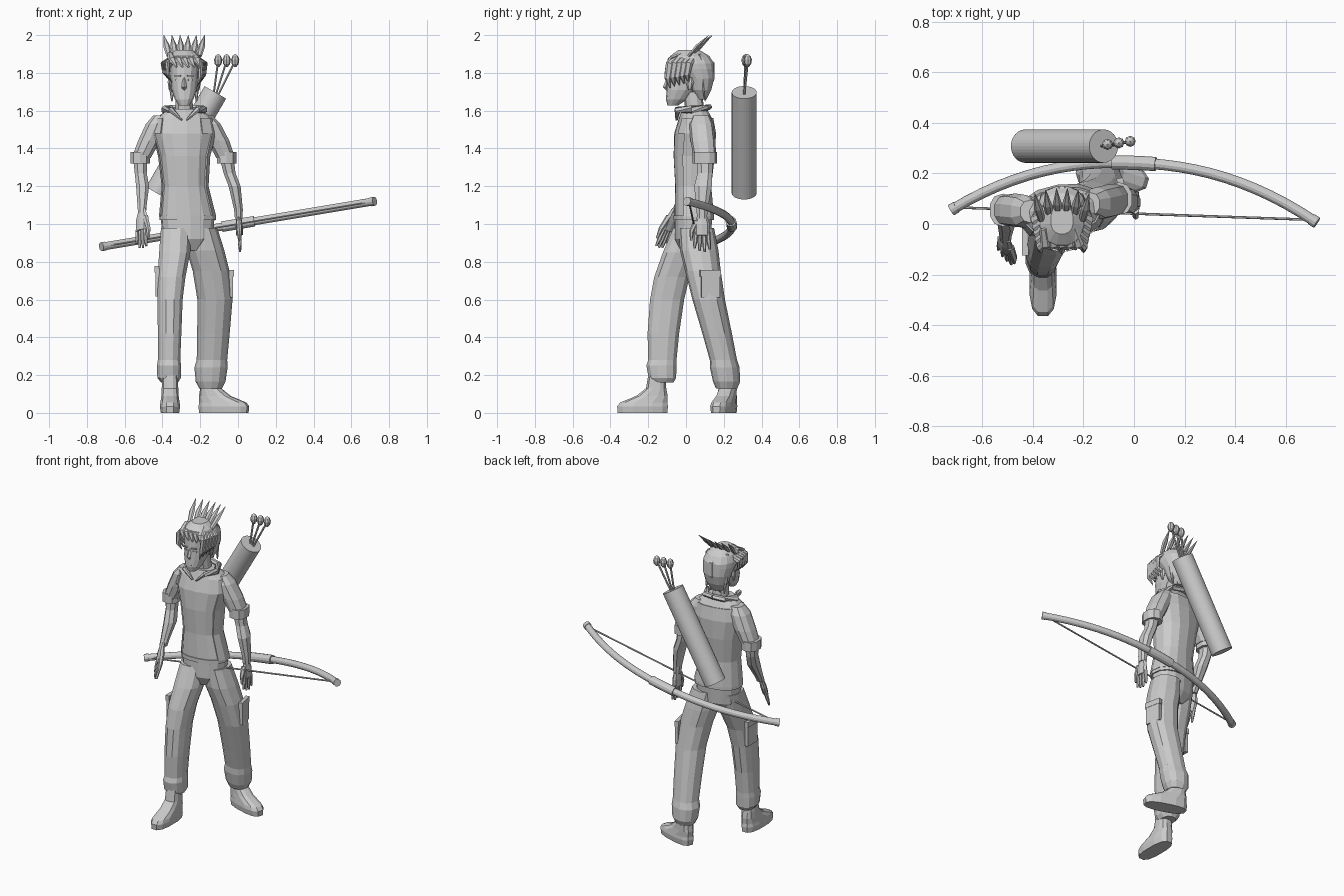
import bpy, bmesh, math
from mathutils import Vector, Matrix

if "Cube" in bpy.data.objects:
    bpy.data.objects.remove(bpy.data.objects["Cube"])

GREY = (0.6, 0.6, 0.6, 1)
grey = bpy.data.materials.new("plain grey")
grey.use_nodes = True
grey.diffuse_color = GREY
grey.node_tree.nodes["Principled BSDF"].inputs["Base Color"].default_value = GREY


def finish(name, bm):
    bmesh.ops.recalc_face_normals(bm, faces=bm.faces)
    mesh = bpy.data.meshes.new(name)
    bm.to_mesh(mesh)
    bm.free()
    mesh.materials.append(grey)
    obj = bpy.data.objects.new(name, mesh)
    bpy.context.collection.objects.link(obj)
    return obj


def skin(name, rings, caps=True, keep=None):
    """Bridge a list of equal point rings into one surface."""
    bm = bmesh.new()
    loops = [[bm.verts.new(p) for p in ring] for ring in rings]
    for low, high in zip(loops, loops[1:]):
        for i in range(len(low)):
            j = i - 1
            bm.faces.new((low[j], low[i], high[i], high[j]))
    if caps:
        bm.faces.new(loops[0])
        bm.faces.new(loops[-1])
    if keep:
        bm.normal_update()
        gone = [f for f in bm.faces if not keep(f.calc_center_median())]
        bmesh.ops.delete(bm, geom=gone, context='FACES')
    return finish(name, bm)


def loft(name, rows, turn=0, sides=12, square=0.85, **extra):
    """Level oval rings; each row is x, y, z, half width, half depth."""
    def soft(v):
        return math.copysign(abs(v) ** square, v)
    rings = []
    for x, y, z, rx, ry in rows:
        ring = []
        for i in range(sides):
            a = math.tau * (i + 0.5) / sides
            offset = Vector((rx * soft(math.cos(a)), ry * soft(math.sin(a)), 0))
            ring.append(Vector((x, y, z)) + Matrix.Rotation(turn, 3, 'Z') @ offset)
        rings.append(ring)
    return skin(name, rings, **extra)


def tube(name, path, radii, sides=6, flat=1, across=(0, 1, 0)):
    """Rings square to a path, squashed across by the flat factor."""
    path = [Vector(p) for p in path]
    rings = []
    for i, p in enumerate(path):
        along = (path[min(i + 1, len(path) - 1)] - path[max(i - 1, 0)]).normalized()
        u = (Vector(across) - along * along.dot(Vector(across))).normalized()
        v = along.cross(u)
        angles = [math.tau * k / sides for k in range(sides)]
        rings.append([p + radii[i] * (u * math.cos(a) + v * math.sin(a) * flat) for a in angles])
    return skin(name, rings)


def plate(name, centre, size, turn=0):
    bm = bmesh.new()
    bmesh.ops.create_cube(bm, size=1)
    place = Matrix.Translation(centre) @ Matrix.Rotation(turn, 4, 'Z') @ Matrix.Diagonal((*size, 1))
    bmesh.ops.transform(bm, matrix=place, verts=bm.verts)
    return finish(name, bm)


MID = -0.285   # middle line of the figure

# Torso, with an open overshirt on the same rows
shirt_rows = [(-.267, .04, 1.04, .146, .1), (-.28, .035, 1.2, .118, .092),
              (-.285, .04, 1.36, .132, .106), (-.285, .045, 1.48, .165, .105),
              (-.285, .05, 1.56, .15, .085), (-.285, .045, 1.61, .085, .065)]
loft("shirt", shirt_rows, turn=.15, sides=14)
over_rows = [(x, y, z, rx + .006, ry + .007) for x, y, z, rx, ry in shirt_rows[:-1]]
overshirt = loft("overshirt", over_rows, turn=.15, sides=14, caps=False,
                 keep=lambda c: c.y > -.025)
overshirt.modifiers.new("thickness", 'SOLIDIFY').thickness = .008
hem = [(-.267, .04, z, .15, .106) for z in (1.02, 1.045)]
loft("shirt_hem", hem, turn=.15, sides=14)

# Collar in two folded halves that leave a notch in front
for side, label in ((-1, "right"), (1, "left")):
    tube(label + "_collar", [(MID + side * w, y, z) for w, y, z in
         ((.012, -.05, 1.55), (.07, -.045, 1.605), (.105, .03, 1.605), (.07, .105, 1.615), (0, .12, 1.62))],
         [.006, .02, .022, .02, .02], flat=.8)

# Neck and head
loft("neck", [(MID, .05, 1.57, .05, .05), (MID, .035, 1.7, .045, .05)], sides=10)
loft("head", [(MID, y, z, rx, ry) for y, z, rx, ry in
     ((-.07, 1.628, .028, .028), (-.05, 1.66, .05, .056), (-.025, 1.71, .067, .078),
      (0, 1.78, .075, .1), (.01, 1.85, .078, .105), (.01, 1.9, .05, .06))], sides=14)
tube("nose", [(MID, -.094, 1.775), (MID, -.108, 1.725), (MID, -.095, 1.708)], [.007, .014, .007],
     sides=4, across=(1, 0, 0))
plate("mouth", (MID, -.1, 1.672), (.03, .006, .005))
for side, label in ((-1, "right"), (1, "left")):
    plate(label + "_eye", (MID + side * .033, -.093, 1.762), (.024, .009, .009), side * .3)
    plate(label + "_brow", (MID + side * .034, -.1, 1.785), (.036, .009, .007), side * .3)
    tube(label + "_ear", [(MID + side * .078, .02, z) for z in (1.71, 1.75, 1.775)], [.008, .022, .012], flat=.5)

# Hair cap, hanging locks and the fan of stiff spikes
loft("hair", [(MID, y, z, rx, ry) for y, z, rx, ry in
     ((.085, 1.66, .04, .025), (.08, 1.71, .072, .055), (.075, 1.77, .088, .075), (.05, 1.82, .098, .1),
      (.028, 1.85, .1, .122), (.02, 1.89, .085, .105), (.015, 1.922, .045, .055))], sides=16)
for i in range(5):
    s = i / 4
    # side locks over the left temple, then shorter ones on the right
    y = -.085 + .1 * s
    for side, drop in ((1, .13 - .03 * s), (-1, .1 - .02 * s)):
        out = MID + side * (.075 + .022 * s)
        tube("left_lock" if side > 0 else "right_lock",
             [(MID + side * .06, y + .03, 1.89), (out + side * .015, y, 1.85),
              (out + side * .01, y - .012, 1.85 - drop * .6), (out - side * .01, y, 1.85 - drop)],
             [.012, .022, .018, .002], flat=.6)
    # fringe swept across the forehead
    tube("fringe", [(MID - .075 + .03 * i, -.02, 1.905), (MID - .065 + .033 * i, -.085, 1.872),
         (MID - .04 + .032 * i, -.102, 1.83)], [.014, .022, .004], across=(1, 0, 0), flat=.6)
    # strands down the back
    x = MID + .13 * (s - .5)
    depth = .15 - .1 * abs(s - .5)
    tube("back_lock", [(x, .07, 1.9), (x, depth - .01, 1.85), (x, depth - .01, 1.77), (x, .1, 1.65)],
         [.012, .022, .022, .004], across=(1, 0, 0), flat=.6)
for i in range(6):
    s = i / 2.5 - 1
    bow_back = .02 * s * s
    tube("hair_spike", [(MID + .08 * s, .035 - bow_back, 1.89), (MID + .093 * s, .08 - bow_back, 1.942),
         (MID + .108 * s, .142 - bow_back, 2)], [.014, .018, .001], across=(1, 0, 0), flat=.6)


def hand(label, wrist, knuckles, wide, thumb):
    """Flat palm, four fingers and a thumb; wide is the knuckle direction."""
    wrist, knuckles, wide = Vector(wrist), Vector(knuckles), Vector(wide).normalized()
    reach = knuckles - wrist
    tube(label + "_palm", [wrist, wrist + reach * .5, knuckles], [.024, .042, .04],
         sides=8, flat=.45, across=wide)
    for k in range(4):
        start = knuckles + wide * (k - 1.5) * .021
        length = .85 - .13 * abs(k - 1.3)
        tip = start + reach * length + wide * (k - 1.5) * .006
        tube(label + "_finger", [start - reach * .15, start.lerp(tip, .5), tip], [.012, .011, .006])
    root = wrist + reach * .3 + wide * thumb * .03
    tube(label + "_thumb", [root, root + reach * .5 + wide * thumb * .025,
         root + reach * .95 + wide * thumb * .028], [.016, .013, .006])


# Arms: sleeve, rolled cuff, bare forearm and hand
def arm(label, sleeve, cuff, bare):
    loft(label + "_sleeve", sleeve, sides=10)
    x, y, z, rx, ry = cuff
    loft(label + "_cuff", [(x, y, z + h, rx, ry) for h in (-.03, .03)], sides=10)
    loft(label + "_forearm", bare, sides=8)


arm("right", [(-.41, .05, 1.575, .04, .045), (-.43, .05, 1.53, .06, .065), (-.47, .055, 1.44, .062, .066),
              (-.512, .055, 1.35, .052, .06)], (-.518, .055, 1.35, .054, .065),
    [(-.518, .055, 1.35, .04, .045), (-.515, .045, 1.27, .034, .042), (-.505, .015, 1.2, .037, .045),
     (-.508, -.035, 1.1, .026, .028), (-.508, -.055, 1.06, .023, .026)])
hand("right", (-.508, -.055, 1.08), (-.51, -.1, .965), (.6, -.7, -.2), 1)
arm("left", [(-.175, .08, 1.575, .04, .045), (-.15, .08, 1.53, .06, .065), (-.105, .09, 1.44, .062, .066),
             (-.065, .1, 1.35, .052, .06)], (-.06, .1, 1.35, .054, .065),
    [(-.06, .1, 1.35, .04, .045), (-.045, .1, 1.27, .034, .042), (-.018, .09, 1.2, .034, .05),
     (.002, .085, 1.08, .025, .032), (.004, .085, 1.03, .022, .028)])
hand("left", (.004, .085, 1.05), (.008, .085, .94), (0, -1, 0), 1)

# Trousers: seat, two legs with gathered cuffs, cargo pockets
loft("trouser_seat", [(-.265, .03, .86, .07, .06), (-.265, .035, .92, .135, .095),
                      (-.267, .04, 1.04, .143, .098)], turn=.15, sides=14)
loft("right_trouser_leg", [(-.362, -.125, .16, .045, .06), (-.365, -.125, .185, .064, .075),
     (-.365, -.13, .25, .066, .082), (-.365, -.125, .28, .061, .077), (-.362, -.12, .42, .064, .086),
     (-.36, -.1, .6, .069, .093), (-.352, -.075, .72, .076, .096), (-.335, -.025, .85, .085, .1),
     (-.33, .02, .98, .08, .09)])
loft("left_trouser_leg", [(-.145, .215, .13, .06, .055), (-.145, .215, .165, .078, .07),
     (-.143, .205, .24, .087, .076), (-.138, .198, .28, .08, .07), (-.13, .165, .42, .085, .076),
     (-.122, .12, .6, .092, .084), (-.142, .09, .75, .096, .092), (-.172, .07, .86, .098, .1),
     (-.2, .055, .98, .088, .092)], turn=-.25)
plate("right_pocket", (-.427, -.07, .69), (.022, .1, .15))
plate("right_pocket_flap", (-.43, -.07, .76), (.026, .11, .035))
plate("left_pocket", (-.046, .13, .68), (.022, .1, .14), .2)
plate("left_pocket_flap", (-.046, .128, .74), (.026, .11, .035), .2)

# Shoes: rings shrink back toward the heel; rows are shift, height, half length, half width
def shoe(label, centre, turn):
    forward = Matrix.Rotation(turn, 3, 'Z') @ Vector((1, 0, 0))
    rows = []
    for shift, z, long, wide in ((0, 0, .135, .05), (0, .035, .138, .055), (.006, .055, .128, .052),
                                 (.05, .09, .085, .047), (.072, .13, .055, .045), (.075, .2, .046, .042)):
        p = Vector(centre) - forward * shift
        rows.append((p.x, p.y, z, long, wide))
    loft(label + "_shoe", rows, turn=turn, square=.75)


shoe("right", (-.36, -.23, 0), -math.pi / 2)
shoe("left", (-.075, .2, 0), -.3)

# Quiver with three arrows
tube("quiver", [(-.43, .308, 1.163), (-.12, .308, 1.697)], [.066, .066], sides=32)
for i in range(3):
    top = Vector((-.105 + .045 * i, .315 + .006 * i, 1.865))
    base = Vector((-.13 + .012 * i, .308, 1.68))
    tube("arrow_shaft", [base, top], [.006, .006])
    tube("arrow_head", [top + Vector((0, 0, h)) for h in (-.033, -.018, .005, .025, .034)],
         [.006, .018, .022, .014, .002], sides=8, flat=1, across=(1, 0, 0)).name = "arrow_tip"


# Bow: one curve gives the limbs, grip and string ends
def bow_point(t):
    return Vector((.72 * t, .242 - .21 * abs(t) ** 2.2 - .025 * t, 1 + .12 * t))


def bow_part(name, start, end, radius, steps):
    points = [bow_point(start + (end - start) * i / steps) for i in range(steps + 1)]
    tube(name, points, [radius] * (steps + 1), sides=12)


bow_part("bow_limbs", -1, 1, .021, 24)
bow_part("bow_grip", -.12, .12, .028, 4)
for end in (-1, 1):
    bow_part("bow_tip", end * .975, end * 1.005, .0235, 1)
tube("bow_string", [bow_point(-.98), bow_point(.98)], [.005, .005])
